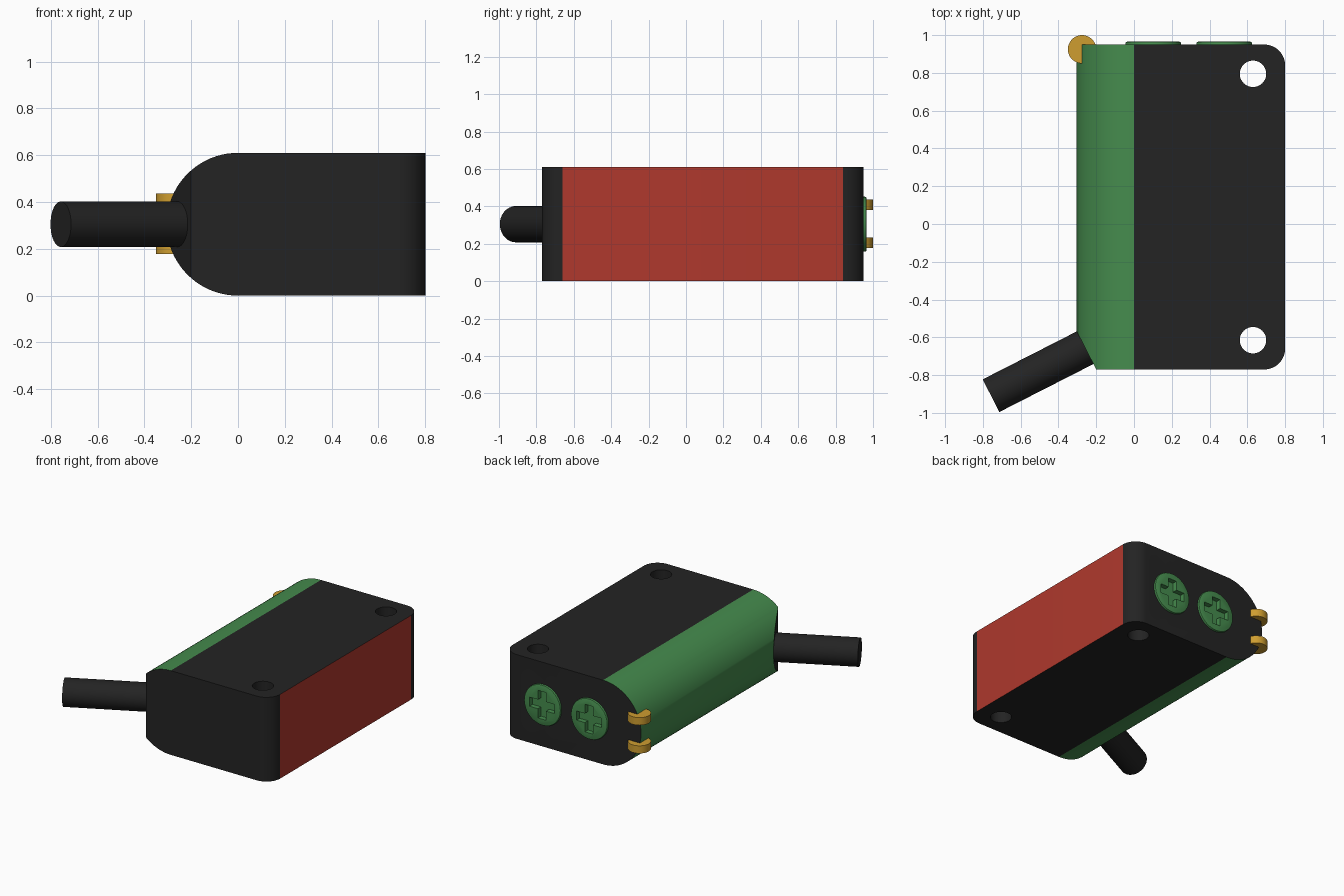
import bpy, bmesh
from math import pi, sin, cos, radians
from mathutils import Vector

if "Cube" in bpy.data.objects:
    bpy.data.objects.remove(bpy.data.objects["Cube"])

R = 0.305                      # half the housing height
Y0, Y1, X1 = -0.77, 0.95, 0.80


def material(name, color):
    m = bpy.data.materials.new(name)
    m.diffuse_color = (*color, 1)
    m.use_nodes = True
    m.node_tree.nodes["Principled BSDF"].inputs["Base Color"].default_value = m.diffuse_color
    return m


black = material("black", (0.017, 0.017, 0.017))
green = material("green", (0.06, 0.26, 0.075))
red = material("red", (0.43, 0.04, 0.026))
gold = material("gold", (0.62, 0.34, 0.03))


def add_object(name, bm, *mats):
    mesh = bpy.data.meshes.new(name)
    bmesh.ops.recalc_face_normals(bm, faces=bm.faces)
    bm.to_mesh(mesh)
    bm.free()
    ob = bpy.data.objects.new(name, mesh)
    bpy.context.collection.objects.link(ob)
    for m in mats:
        mesh.materials.append(m)
    return ob


def activate(ob):
    bpy.ops.object.select_all(action='DESELECT')
    ob.select_set(True)
    bpy.context.view_layer.objects.active = ob


def smooth(ob):
    activate(ob)
    bpy.ops.object.shade_smooth_by_angle(angle=radians(30))


def cylinder(name, start, end, r, mat, bevel=0.0):
    start, end = Vector(start), Vector(end)
    axis = end - start
    bm = bmesh.new()
    bmesh.ops.create_cone(bm, cap_ends=True, segments=48, radius1=r,
                          radius2=r, depth=axis.length)
    if bevel:
        rim = [e for e in bm.edges if all(v.co.z > 0 for v in e.verts)]
        bmesh.ops.bevel(bm, geom=rim, offset=bevel, segments=2,
                        affect='EDGES', profile=0.5)
    bmesh.ops.rotate(bm, verts=bm.verts,
                     matrix=axis.to_track_quat('Z', 'Y').to_matrix())
    bmesh.ops.translate(bm, verts=bm.verts, vec=(start + end) / 2)
    return add_object(name, bm, mat)


def prism_y(points, y0, y1):
    bm = bmesh.new()
    face = bm.faces.new([bm.verts.new((x, y0, z)) for x, z in points])
    ext = bmesh.ops.extrude_face_region(bm, geom=[face])["geom"]
    bmesh.ops.translate(bm, vec=(0, y1 - y0, 0),
                        verts=[v for v in ext if isinstance(v, bmesh.types.BMVert)])
    bmesh.ops.recalc_face_normals(bm, faces=bm.faces)
    return bm


def cut(ob, cutter):
    mod = ob.modifiers.new("cut", 'BOOLEAN')
    mod.operation, mod.solver, mod.object = 'DIFFERENCE', 'EXACT', cutter
    activate(ob)
    bpy.ops.object.modifier_apply(modifier=mod.name)
    bpy.data.objects.remove(cutter)


# Housing: D-shaped profile, rounded right corners, slanted cable corner
arc = [(-R * sin(pi * i / 40), R + R * cos(pi * i / 40)) for i in range(41)]
bm = prism_y(arc + [(X1, 0), (X1, 2 * R)], Y0, Y1)
corners = [e for e in bm.edges
           if all(v.co.x > X1 - 0.001 for v in e.verts)
           and abs(e.verts[0].co.z - e.verts[1].co.z) > 0.1]
bmesh.ops.bevel(bm, geom=corners, offset=0.11, segments=12,
                affect='EDGES', profile=0.5)
sliced = bmesh.ops.bisect_plane(bm, geom=bm.verts[:] + bm.edges[:] + bm.faces[:],
                                plane_co=(-0.2, Y0, 0), plane_no=(-0.89, -0.456, 0),
                                clear_outer=True)["geom_cut"]
bmesh.ops.contextual_create(bm, geom=[e for e in sliced
                                      if isinstance(e, bmesh.types.BMEdge)])
bmesh.ops.recalc_face_normals(bm, faces=bm.faces)
for f in bm.faces:
    if f.calc_center_median().x < 0 and abs(f.normal.y) < 0.1:
        f.material_index = 1
    elif f.normal.x > 0.999:
        f.material_index = 2
housing = add_object("housing", bm, black, green, red)

# Mounting holes
for y in (0.795, -0.615):
    cut(housing, cylinder("hole_cutter", (0.63, y, -0.1), (0.63, y, 0.8), 0.07, black))

# Adjustment screws with cross recesses, seated in pockets
a, b = 0.1, 0.033
cross = [(b, a), (b, b), (a, b), (a, -b), (b, -b), (b, -a),
         (-b, -a), (-b, -b), (-a, -b), (-a, b), (-b, b), (-b, a)]
for n, x in enumerate((0.102, 0.478)):
    cut(housing, cylinder("pocket_cutter", (x, 0.9, R), (x, 1.1, R), 0.147, black))
    screw = cylinder(f"adjustment_screw_{n + 1}", (x, 0.9, R), (x, 0.965, R),
                     0.147, green, bevel=0.008)
    cut(screw, add_object("cross_cutter", prism_y(
        [(x + u, R + v) for u, v in cross], 0.93, 1.1), green))
    smooth(screw)
smooth(housing)

# Indicator discs on the rear corner
for n, z in enumerate((0.178, 0.382)):
    smooth(cylinder(f"indicator_disc_{n + 1}", (-0.275, 0.925, z),
                    (-0.275, 0.925, z + 0.055), 0.075, gold))

# Cable leaving the slanted corner
smooth(cylinder("cable", (-0.2, -0.625, R), (-0.757, -0.909, R), 0.097, black))
